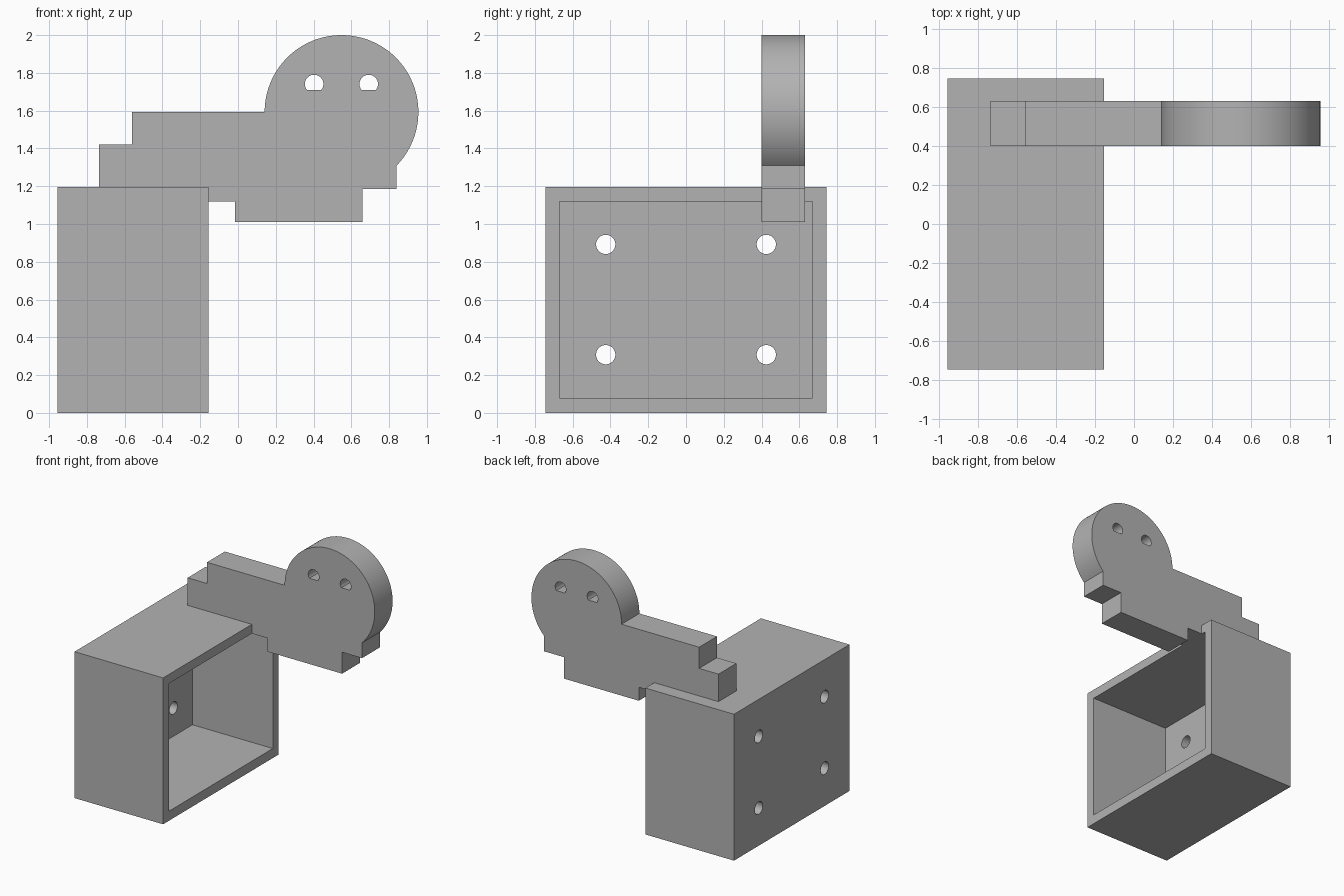
import bpy
import bmesh
from math import cos, sin, radians, asin, acos, degrees
from mathutils import Vector

cube = bpy.data.objects.get("Cube")
if cube:
    bpy.data.objects.remove(cube, do_unlink=True)

grey = bpy.data.materials.new("plain grey")
grey.use_nodes = True
grey.diffuse_color = (0.45, 0.45, 0.45, 1)
grey.node_tree.nodes["Principled BSDF"].inputs["Base Color"].default_value = grey.diffuse_color


def prism(name, points, start, depth):
    """Extrude a closed 3D outline along the vector depth."""
    bm = bmesh.new()
    face = bm.faces.new([bm.verts.new(Vector(p) + Vector(start)) for p in points])
    new = bmesh.ops.extrude_face_region(bm, geom=[face])["geom"]
    bmesh.ops.translate(bm, vec=depth, verts=[v for v in new if isinstance(v, bmesh.types.BMVert)])
    bmesh.ops.recalc_face_normals(bm, faces=bm.faces)
    mesh = bpy.data.meshes.new(name)
    bm.to_mesh(mesh)
    bm.free()
    mesh.materials.append(grey)
    obj = bpy.data.objects.new(name, mesh)
    bpy.context.collection.objects.link(obj)
    return obj


def block(name, x, y, z):
    outline = [(x[0], y[0], z[0]), (x[0], y[1], z[0]), (x[0], y[1], z[1]), (x[0], y[0], z[1])]
    return prism(name, outline, (0, 0, 0), (x[1] - x[0], 0, 0))


def arc(cx, cz, r, a0, a1, n):
    angles = [radians(a0 + (a1 - a0) * i / n) for i in range(n + 1)]
    return [(cx + r * cos(a), cz + r * sin(a)) for a in angles]


def carve(target, cutters):
    """Cut each cutter out of the target, then shade it."""
    bpy.ops.object.select_all(action='DESELECT')
    bpy.context.view_layer.objects.active = target
    target.select_set(True)
    for c in cutters:
        c.hide_render = True
        mod = target.modifiers.new("cut", 'BOOLEAN')
        mod.operation, mod.solver, mod.object = 'DIFFERENCE', 'EXACT', c
        bpy.ops.object.modifier_apply(modifier=mod.name)
        bpy.data.objects.remove(c, do_unlink=True)
    bpy.ops.object.shade_smooth_by_angle(angle=radians(30))


# Open-sided box with four screw holes in its closed wall
LEFT, EDGE, TOP = -0.955, -0.155, 1.195
box = block("mounting_box", (LEFT, EDGE), (-0.745, 0.745), (0, TOP))
cutters = [block("cavity_cutter", (LEFT + 0.075, EDGE + 0.2), (-0.67, 0.67), (0.078, 1.12))]
for y in (-0.425, 0.425):
    for z in (0.308, 0.892):
        ring = [(0, a, b) for a, b in arc(y, z, 0.051, 0, 350, 35)]
        cutters.append(prism("screw_hole_cutter", ring, (LEFT - 0.1, 0, 0), (0.3, 0, 0)))
carve(box, cutters)

# Stepped arm ending in a round head, resting over the box edge
CX, CZ, R = 0.548, 1.593, 0.407
chin = 0.84
profile = [(EDGE, 1.16), (-0.735, 1.16), (-0.735, 1.42), (-0.56, 1.42), (-0.56, CZ)]
profile += arc(CX, CZ, R, 180, -degrees(acos((chin - CX) / R)), 80)
profile += [(chin, 1.185), (0.66, 1.185), (0.66, 1.01), (-0.015, 1.01), (-0.015, 1.12), (EDGE, 1.12)]
arm = prism("arm_with_head", [(x, 0, z) for x, z in profile], (0, 0.4, 0), (0, 0.23, 0))

# Eye holes: circles with a flat lower edge
eye_r, eye_z, flat_z = 0.049, 1.741, 1.71
low = degrees(asin((flat_z - eye_z) / eye_r))
eyes = []
for x in (0.403, 0.692):
    shape = [(a, 0, b) for a, b in arc(x, eye_z, eye_r, low, 180 - low, 30)]
    eyes.append(prism("eye_cutter", shape, (0, 0.3, 0), (0, 0.5, 0)))
carve(arm, eyes)
